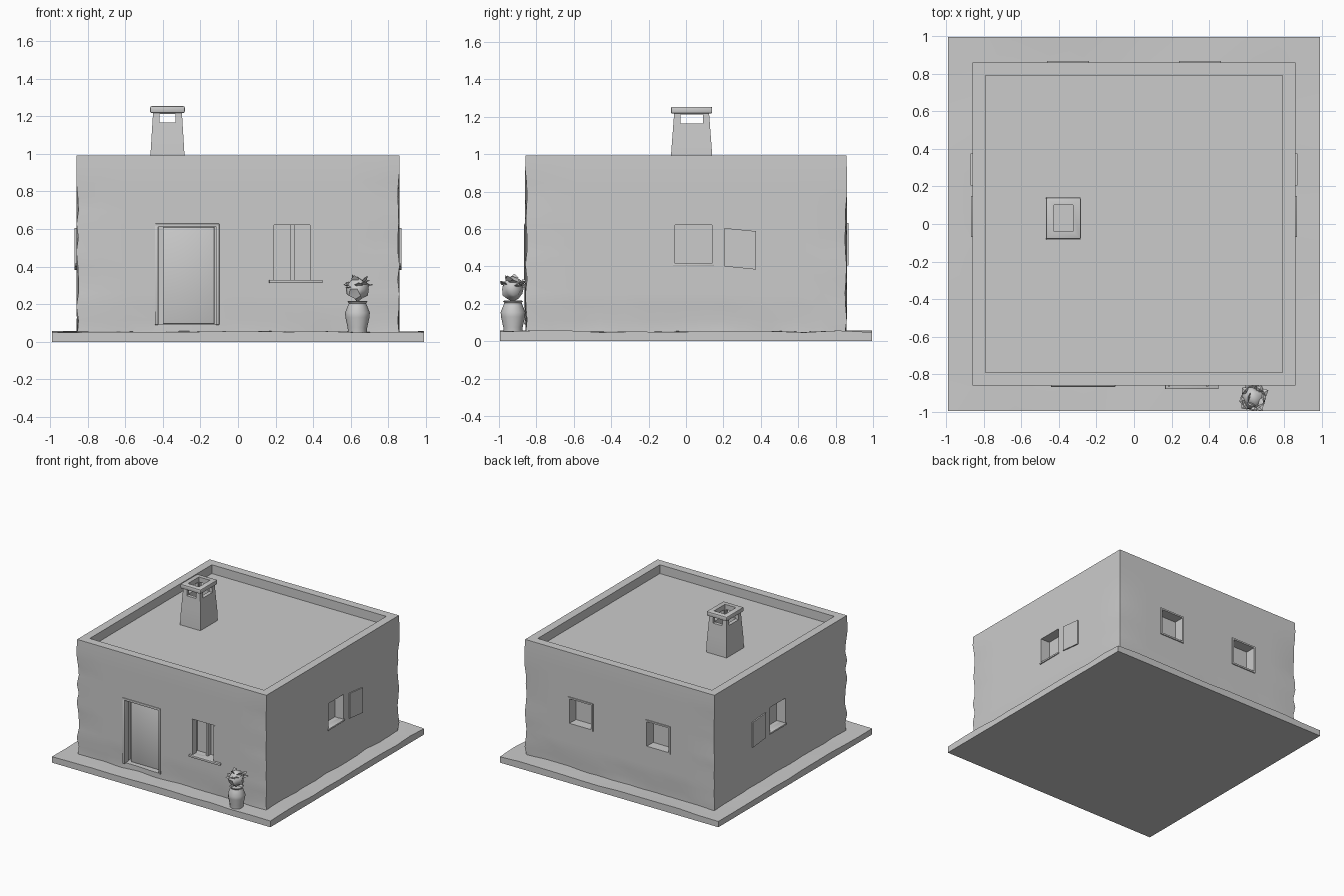
import bpy, bmesh, math, random
from mathutils import Vector

if "Cube" in bpy.data.objects:
    bpy.data.objects.remove(bpy.data.objects["Cube"])

random.seed(4)


def smooth(ob, angle=35):
    bpy.ops.object.select_all(action='DESELECT')
    ob.select_set(True)
    bpy.context.view_layer.objects.active = ob
    bpy.ops.object.shade_smooth_by_angle(angle=math.radians(angle))


def make(name, bm, angle=35):
    bmesh.ops.recalc_face_normals(bm, faces=bm.faces)
    me = bpy.data.meshes.new(name)
    bm.to_mesh(me)
    bm.free()
    ob = bpy.data.objects.new(name, me)
    bpy.context.collection.objects.link(ob)
    smooth(ob, angle)
    return ob


def box_bm(lo, hi, cuts=0):
    bm = bmesh.new()
    bmesh.ops.create_cube(bm, size=1)
    lo, hi = Vector(lo), Vector(hi)
    for v in bm.verts:
        v.co = Vector(lo[i] + (v.co[i] + .5) * (hi[i] - lo[i]) for i in range(3))
    if cuts:
        bmesh.ops.subdivide_edges(bm, edges=bm.edges[:], cuts=cuts, use_grid_fill=True)
    return bm


def box(name, lo, hi, bevel=0.0):
    bm = box_bm(lo, hi)
    if bevel:
        bmesh.ops.bevel(bm, geom=bm.edges[:], offset=bevel, segments=2, affect='EDGES', profile=.5)
    return make(name, bm)


def cut(ob, boxes):
    for lo, hi in boxes:
        c = box("cutter", lo, hi)
        c.hide_render = True
        m = ob.modifiers.new("cut", 'BOOLEAN')
        m.operation, m.solver, m.object = 'DIFFERENCE', 'EXACT', c
        bpy.context.view_layer.objects.active = ob
        bpy.ops.object.modifier_apply(modifier=m.name)
        bpy.data.objects.remove(c)
    smooth(ob)


# ground slab with a slightly uneven top
bm = box_bm((-.99, -.995, 0), (.99, .995, .05), 10)
for v in bm.verts:
    if v.co.z > .049:
        v.co.z += random.uniform(-.004, .008)
make("ground_slab", bm, 60)

# walls: solid block with worn corners and foot
W, TOP, ROOF = .86, .992, .92
bm = box_bm((-W, -W, .04), (W, W, TOP), 12)
for v in bm.verts:
    corner = abs(v.co.x) > .85 and abs(v.co.y) > .85
    if corner and v.co.z < .9 or v.co.z < .15:
        k = 1 - random.uniform(0, .014)
        v.co.x *= k
        v.co.y *= k
    elif v.co.z > .98:
        v.co.x *= .997
        v.co.y *= .997
walls = make("walls", bm, 50)

D = .08
cut(walls, [
    ((-.79, -.79, ROOF), (.79, .79, 1.3)),               # sunken roof
    ((-.43, -1, .095), (-.105, -W + D, .62)),            # doorway
    ((.18, -1, .33), (.395, -W + D, .62)),               # front window
    ((W - D, -.06, .415), (1, .14, .62)),                # right window
    ((-1, -.06, .415), (-W + D, .14, .62)),              # left window
    ((.25, W - D, .415), (.45, 1, .62)),                 # back windows
    ((-.45, W - D, .415), (-.25, 1, .62)),
])

# door leaf, jambs and lintel
box("door_leaf", (-.40, -W + .045, .095), (-.125, -W + D + .01, .61), .006)
for x in (-.442, -.117):
    box("door_jamb", (x, -W - .006, .09), (x + .018, -W + .05, .62), .003)
box("door_lintel", (-.442, -W - .006, .61), (-.099, -W + .05, .628), .003)

# front window sill, frame and mullion
box("front_sill", (.165, -W - .018, .312), (.45, -W + .04, .33), .004)
box("front_mullion", (.28, -W + .045, .33), (.30, -W + D + .01, .62))
for x in (.18, .383):
    box("front_frame", (x, -W - .004, .33), (x + .012, -W + .05, .62))

# side window sills and open shutters, mirrored
for s in (-1, 1):
    def span(a, b):
        return min(s * a, s * b), max(s * a, s * b)
    x0, x1 = span(W - .05, W + .008)
    box("side_sill", (x0, -.07, .402), (x1, .15, .416), .003)
    x0, x1 = span(W - .02, W + .01)
    sh = box_bm((x0, .205, .40), (x1, .375, .605))
    for v in sh.verts:
        v.co.z -= (v.co.y - .205) * .1
    make("side_shutter", sh)
    # back window frames
    c = s * .35
    for x in (c - .112, c + .098):
        box("back_frame", (x, W - .04, .41), (x + .014, W + .008, .63))
    for z in (.405, .618):
        box("back_frame_rail", (c - .112, W - .04, z), (c + .112, W + .008, z + .013))

# chimney: tapered hollow stack with vents
CX, CY = -.375, .03
bm = box_bm((CX - .092, CY - .112, ROOF - .01), (CX + .092, CY + .112, 1.225), 3)
for v in bm.verts:
    k = 1 - .17 * max(0, (v.co.z - .97) / .255)
    v.co.x = CX + (v.co.x - CX) * k
    v.co.y = CY + (v.co.y - CY) * k
stack = make("chimney_stack", bm)
cut(stack, [
    ((CX - .05, CY - .07, 1.1), (CX + .05, CY + .07, 1.3)),
    ((CX - .042, CY - .3, 1.165), (CX + .042, CY + .3, 1.212)),
    ((CX - .3, CY - .06, 1.165), (CX + .3, CY + .06, 1.212)),
])
cap = box("chimney_cap", (CX - .092, CY - .11, 1.217), (CX + .092, CY + .11, 1.253), .007)
cut(cap, [((CX - .05, CY - .07, 1.1), (CX + .05, CY + .07, 1.4))])

# plant pot turned from a profile
PX, PY = .635, -.925
prof = [(0, .05), (.05, .05), (.052, .075), (.064, .13), (.066, .155),
        (.052, .19), (.046, .205), (.054, .215), (.045, .217), (.038, .2), (0, .2)]
bm = bmesh.new()
vs = [bm.verts.new((PX + r, PY, z)) for r, z in prof]
es = [bm.edges.new(p) for p in zip(vs, vs[1:])]
bmesh.ops.spin(bm, geom=vs + es, cent=(PX, PY, 0), axis=(0, 0, 1),
               angle=math.tau, steps=12, use_duplicate=False)
bmesh.ops.remove_doubles(bm, verts=bm.verts[:], dist=1e-4)
make("plant_pot", bm, 40)

# foliage: rough clump with pointed leaves
bm = bmesh.new()
bmesh.ops.create_icosphere(bm, subdivisions=2, radius=.06)
for v in bm.verts:
    v.co *= random.uniform(.8, 1.15)
    v.co += Vector((PX, PY, .28))
make("foliage", bm, 60)
bm = bmesh.new()
for i in range(13):
    a = i * math.tau / 13 * 3
    up = random.uniform(.1, 1.3)
    d = Vector((math.cos(a) * math.cos(up), math.sin(a) * math.cos(up), math.sin(up)))
    side = Vector((-math.sin(a), math.cos(a), 0)) * .025
    c = Vector((PX, PY, .28))
    pts = [c + d * .04, c + d * .065 + side, c + d * random.uniform(.08, .097), c + d * .065 - side]
    pts[2].y = max(pts[2].y, -.995)
    mid = bm.verts.new(c + d * .065 + Vector((0, 0, .012)))
    vs = [bm.verts.new(p) for p in pts]
    for j in range(4):
        bm.faces.new((vs[j], vs[(j + 1) % 4], mid))
    bm.faces.new(vs[::-1])
make("leaves", bm)
